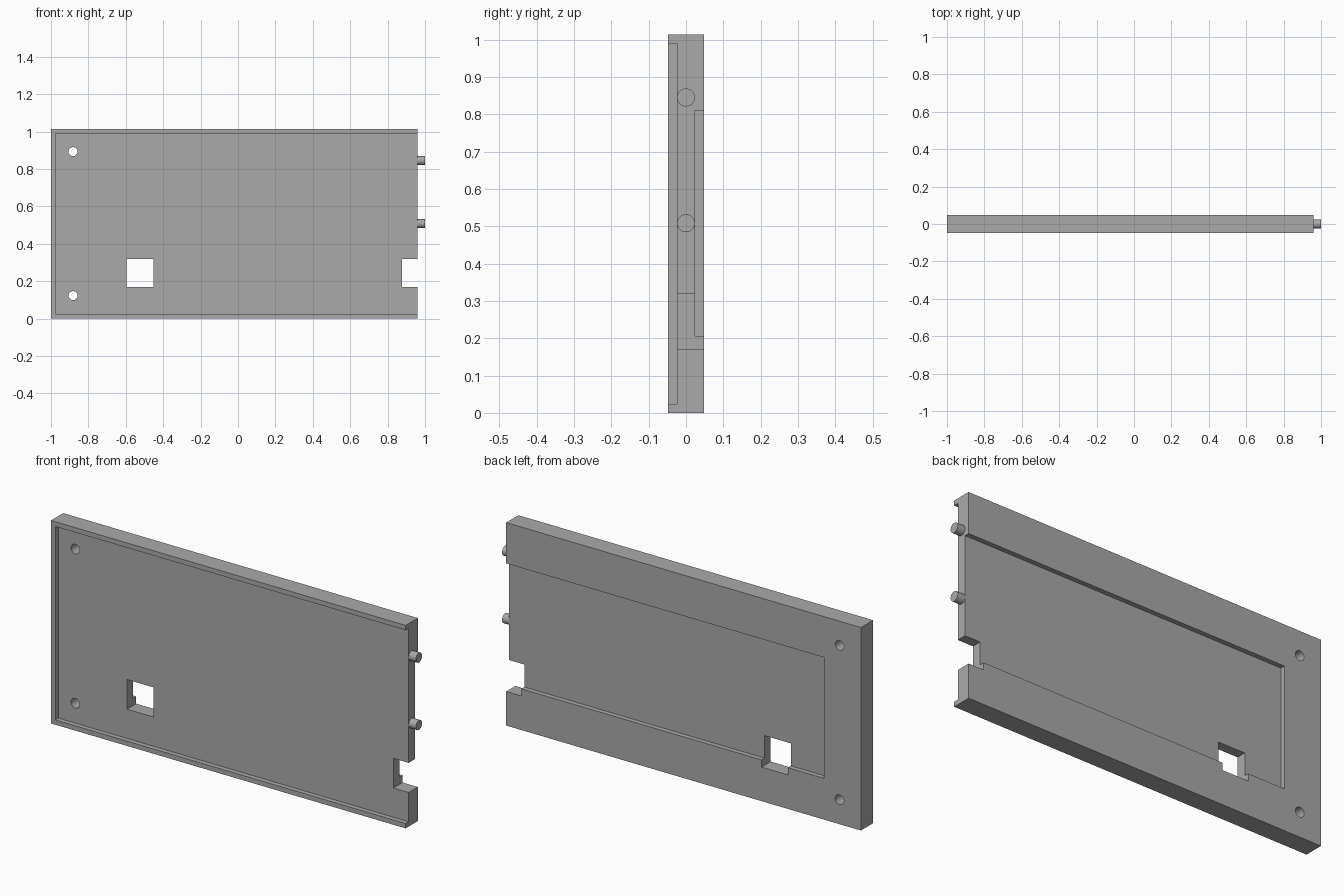
import bpy, math

if "Cube" in bpy.data.objects:
    bpy.data.objects.remove(bpy.data.objects["Cube"])

grey = bpy.data.materials.new("plain grey")
grey.diffuse_color = (0.40, 0.40, 0.40, 1)
grey.use_nodes = True
grey.node_tree.nodes["Principled BSDF"].inputs["Base Color"].default_value = grey.diffuse_color


def box(name, x0, x1, y0, y1, z0, z1):
    bpy.ops.mesh.primitive_cube_add(size=1, location=((x0 + x1) / 2, (y0 + y1) / 2, (z0 + z1) / 2))
    ob = bpy.context.object
    ob.name = name
    ob.scale = (x1 - x0, y1 - y0, z1 - z0)
    bpy.ops.object.transform_apply(location=False, rotation=False, scale=True)
    ob.data.materials.append(grey)
    return ob


def rod(name, loc, length, rot):
    bpy.ops.mesh.primitive_cylinder_add(vertices=48, radius=0.024, depth=length, location=loc, rotation=rot)
    ob = bpy.context.object
    ob.name = name
    ob.data.materials.append(grey)
    return ob


# Main panel
T, RIGHT, H = 0.048, 0.96, 1.014
panel = box("panel", -1, RIGHT, -T, T, 0, H)

# Shallow recesses, both open at the right end
cutters = [
    box("front_recess", -0.976, 1.1, -0.1, -0.024, 0.024, 0.99),
    box("back_recess", -0.797, 1.1, 0.024, 0.1, 0.206, 0.81),
    # Square window and edge notch
    box("window", -0.596, -0.451, -0.2, 0.2, 0.17, 0.318),
    box("notch", 0.876, 1.1, -0.2, 0.2, 0.17, 0.318),
]
# Round mounting holes
for z in (0.123, 0.893):
    cutters.append(rod("mounting_hole", (-0.882, 0, z), 0.5, (math.pi / 2, 0, 0)))

for c in cutters:
    c.hide_render = True
    bpy.context.view_layer.objects.active = panel
    mod = panel.modifiers.new("cut", 'BOOLEAN')
    mod.operation = 'DIFFERENCE'
    mod.solver = 'EXACT'
    mod.object = c
    bpy.ops.object.modifier_apply(modifier=mod.name)
    bpy.data.objects.remove(c, do_unlink=True)

# Locating pegs on the right end
pegs = [rod("locating_peg", (0.975, 0, z), 0.05, (0, math.pi / 2, 0)) for z in (0.508, 0.845)]

# Smooth round walls, keep edges crisp
for ob in [panel] + pegs:
    bpy.ops.object.select_all(action='DESELECT')
    ob.select_set(True)
    bpy.context.view_layer.objects.active = ob
    bpy.ops.object.shade_smooth_by_angle(angle=math.radians(30))
